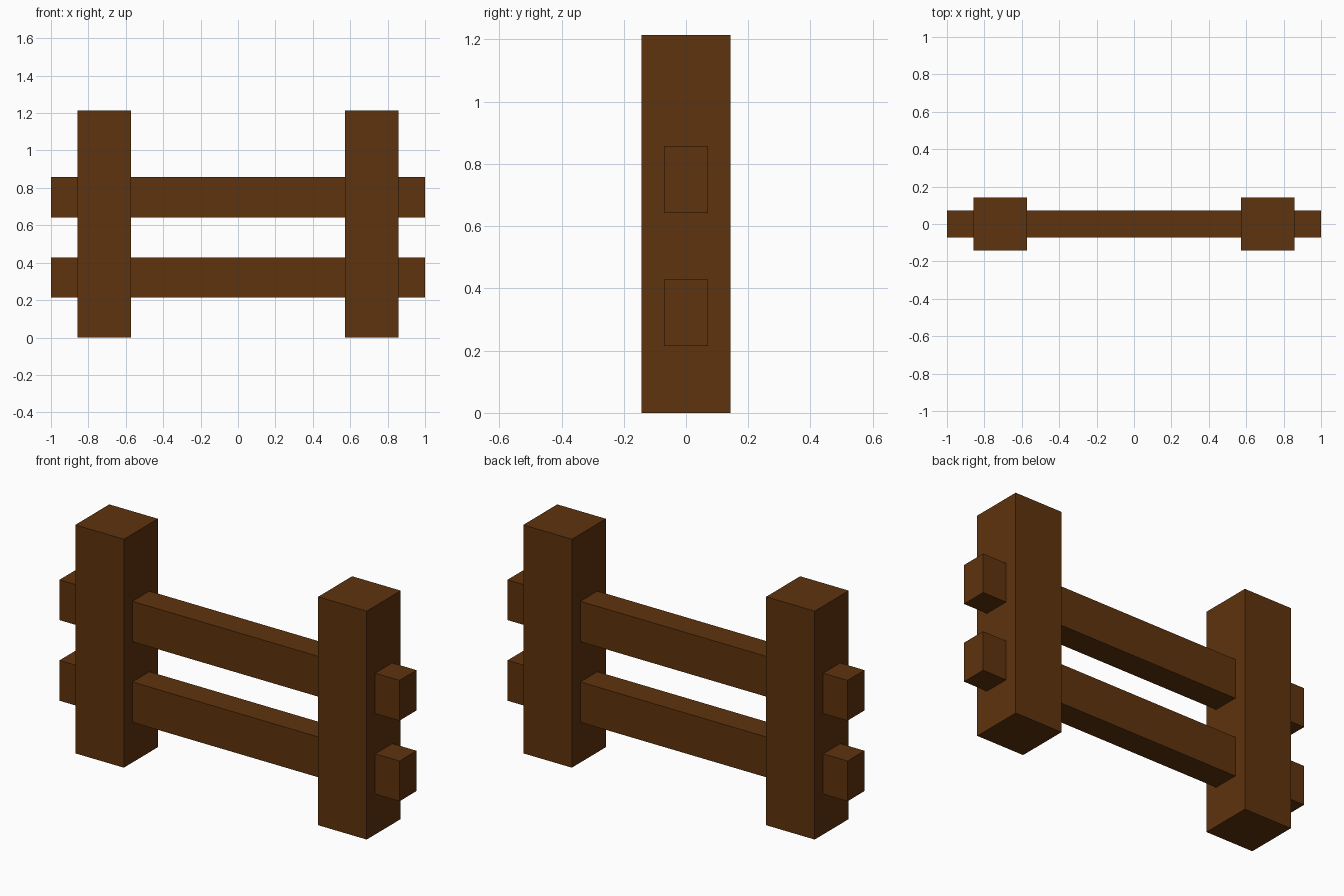
import bpy

cube = bpy.data.objects.get("Cube")
if cube:
    bpy.data.objects.remove(cube, do_unlink=True)

U = 1 / 14  # pixel-grid unit

# Dark brown wood
wood = bpy.data.materials.new("dark_brown_wood")
wood.use_nodes = True
colour = (0.112, 0.033, 0.004, 1)
wood.diffuse_color = colour
wood.node_tree.nodes["Principled BSDF"].inputs["Base Color"].default_value = colour


def beam(name, centre, size):
    """Axis-aligned timber, given in grid units."""
    bpy.ops.mesh.primitive_cube_add(size=1, location=[c * U for c in centre])
    ob = bpy.context.object
    ob.name = name
    ob.scale = [s * U for s in size]
    bpy.ops.object.transform_apply(location=False, rotation=False, scale=True)
    ob.data.materials.append(wood)
    return ob


# Upright posts
for name, x in (("left_post", 10), ("right_post", -10)):
    beam(name, (x, 0, 8.5), (4, 4, 17))

# Rails passing through both posts
for name, z in (("lower_rail", 4.5), ("upper_rail", 10.5)):
    beam(name, (0, 0, z), (28, 2, 3))
